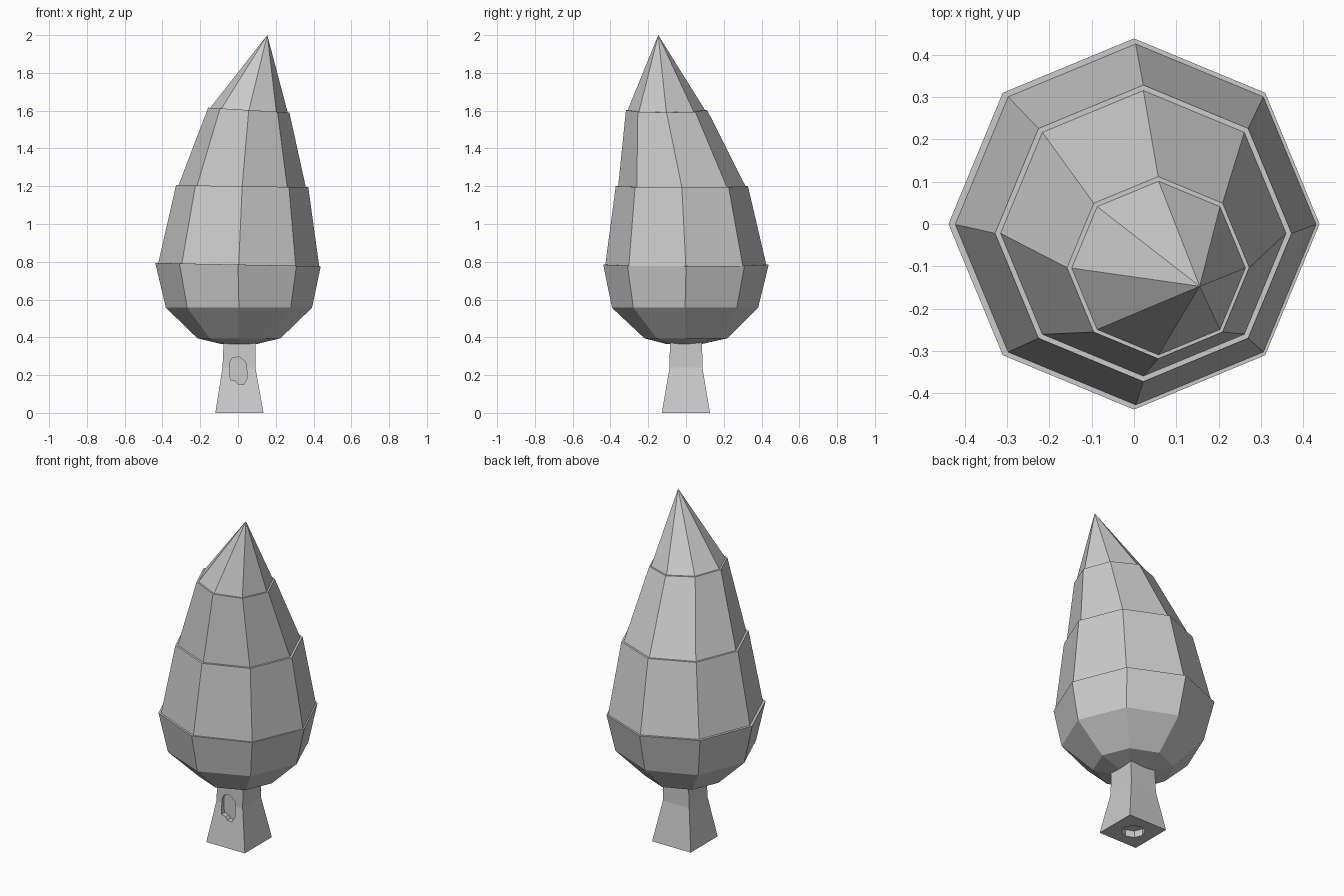
import bpy, bmesh
from math import cos, sin, pi

if "Cube" in bpy.data.objects:
    bpy.data.objects.remove(bpy.data.objects["Cube"])


def make_object(name, bm):
    bmesh.ops.recalc_face_normals(bm, faces=bm.faces[:])
    mesh = bpy.data.meshes.new(name)
    bm.to_mesh(mesh)
    bm.free()
    ob = bpy.data.objects.new(name, mesh)
    bpy.context.collection.objects.link(ob)
    return ob


def loft(name, rings, tip=None):
    """Skin a stack of equal-length point rings, closed by caps or a tip."""
    bm = bmesh.new()
    loops = [[bm.verts.new(p) for p in ring] for ring in rings]
    n = len(loops[0])
    for a, b in zip(loops, loops[1:]):
        for i in range(n):
            j = (i + 1) % n
            bm.faces.new((a[i], a[j], b[j], b[i]))
    bm.faces.new(loops[0][::-1])
    if tip:
        t = bm.verts.new(tip)
        for i in range(n):
            bm.faces.new((loops[-1][i], loops[-1][(i + 1) % n], t))
    else:
        bm.faces.new(loops[-1])
    return make_object(name, bm)


def octagon(cx, cy, z, r, tilt=0.0):
    return [(cx + r * cos(k * pi / 4), cy + r * sin(k * pi / 4),
             z - tilt * r * cos(k * pi / 4)) for k in range(8)]


def rect(x0, x1, y0, y1, z):
    return [(x0, y0, z), (x1, y0, z), (x1, y1, z), (x0, y1, z)]


# Foliage: leaning eight-sided tiers with narrow upward ledges
foliage_rings = [
    (0.005, -0.01, 0.366, 0.10, 0),
    (0.005, 0.0, 0.395, 0.22, 0),
    (0.005, -0.005, 0.557, 0.387, 0),
    (0.0, 0.0, 0.785, 0.438, 0.02),
    (0.004, -0.001, 0.785, 0.426, 0.02),
    (0.022, -0.022, 1.20, 0.350, 0.015),
    (0.022, -0.022, 1.20, 0.337, 0.015),
    (0.057, -0.103, 1.603, 0.215, 0.06),
    (0.058, -0.104, 1.603, 0.205, 0.06),
]
loft("foliage", [octagon(*r) for r in foliage_rings], (0.155, -0.147, 2.0))

# Trunk: square with a flared foot
trunk = loft("trunk", [
    rect(-0.12, 0.135, -0.128, 0.127, 0),
    rect(-0.082, 0.092, -0.087, 0.087, 0.24),
    rect(-0.075, 0.092, -0.085, 0.085, 0.40),
])

# Knot hollow in the front of the trunk
knot = [(-.045, .265), (-.03, .29), (.005, .297), (.04, .27), (.047, .225),
        (.047, .18), (.03, .15), (0, .153), (-.013, .17), (-.04, .175), (-.045, .22)]
knot_cutter = loft("knot_cutter", [[(x, -0.2, z) for x, z in knot],
                                   [(x, -0.07, z) for x, z in knot]])

# Shallow hollow under the foot
base_cutter = loft("base_cutter", [octagon(0.005, 0, -0.05, 0.065),
                                   octagon(0.005, 0, 0.04, 0.065)])

for cutter in (knot_cutter, base_cutter):
    mod = trunk.modifiers.new(cutter.name, 'BOOLEAN')
    mod.operation = 'DIFFERENCE'
    mod.solver = 'EXACT'
    mod.object = cutter
    cutter.hide_render = True
    cutter.hide_set(True)
